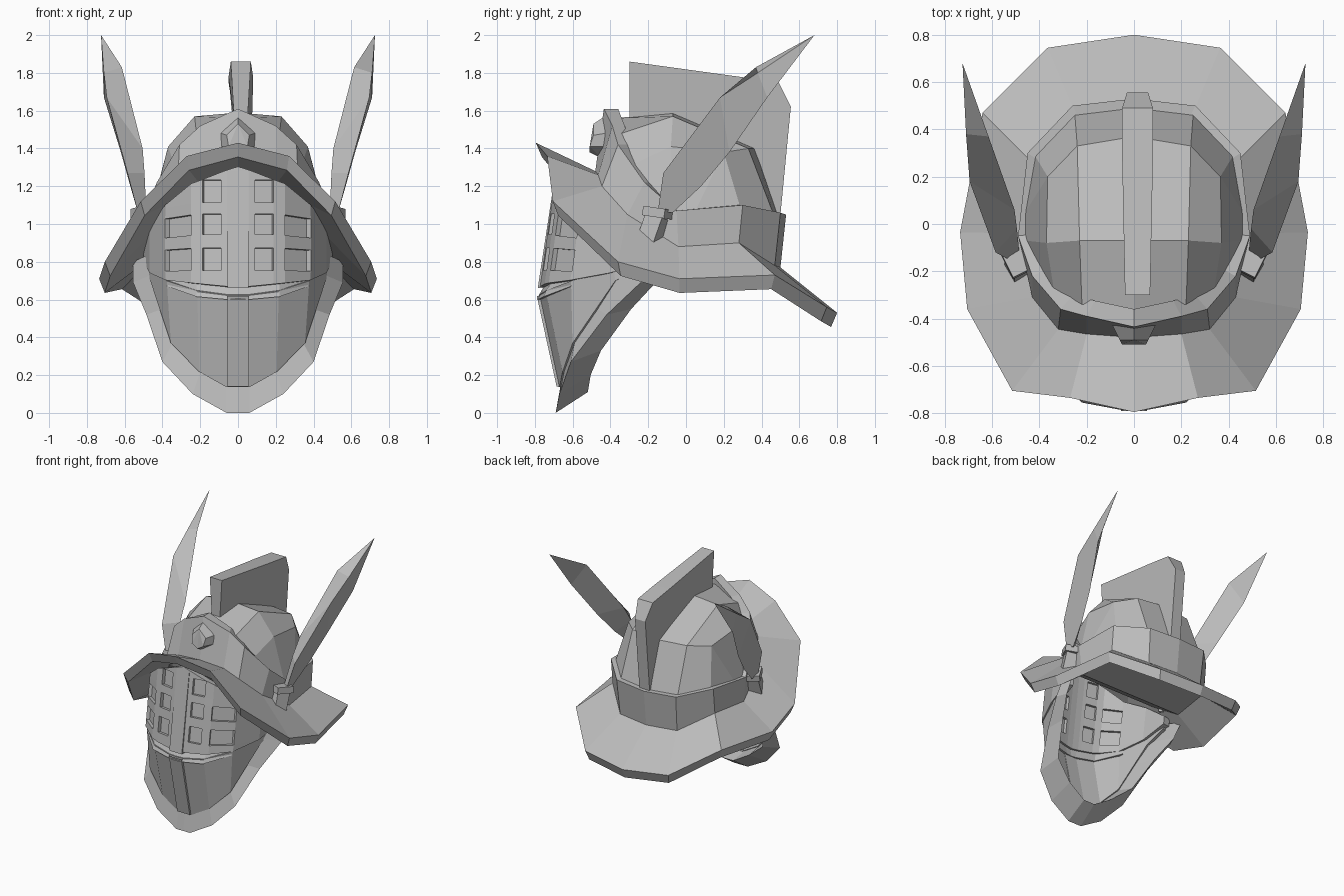
import bpy, bmesh
from mathutils import Vector

cube = bpy.data.objects.get("Cube")
if cube:
    bpy.data.objects.remove(cube, do_unlink=True)

steel = bpy.data.materials.new("grey steel")
steel.use_nodes = True
GREY = (0.5, 0.5, 0.5, 1)
steel.diffuse_color = GREY
steel.node_tree.nodes["Principled BSDF"].inputs["Base Color"].default_value = GREY


def on_plane(vert):
    return abs(vert.co.x) < 0.001


def finish(name, bm):
    """Turn a bmesh into a steel object."""
    bmesh.ops.recalc_face_normals(bm, faces=bm.faces)
    mesh = bpy.data.meshes.new(name)
    bm.to_mesh(mesh)
    bm.free()
    mesh.materials.append(steel)
    obj = bpy.data.objects.new(name, mesh)
    bpy.context.collection.objects.link(obj)
    return obj


def loft(name, rings, closed=False, fill=False, mirror=True, thickness=0, skip=()):
    """Join equal rows of points with quads; close, cap, thicken and mirror on demand."""
    bm = bmesh.new()
    rows = [[bm.verts.new(p) for p in ring] for ring in rings]
    pairs = list(zip(rows, rows[1:]))
    if closed:
        pairs.append((rows[-1], rows[0]))
    for i, (low, high) in enumerate(pairs):
        for j in range(len(low) - 1):
            if (i, j) not in skip:
                bm.faces.new((low[j], low[j + 1], high[j + 1], high[j]))
    bmesh.ops.delete(bm, geom=[v for v in bm.verts if not v.link_faces], context="VERTS")
    bmesh.ops.remove_doubles(bm, verts=bm.verts, dist=0.0005)
    if fill:
        rim = [e for e in bm.edges if e.is_boundary
               and not (mirror and all(on_plane(v) for v in e.verts))]
        bmesh.ops.holes_fill(bm, edges=rim, sides=0)
    obj = finish(name, bm)
    if mirror:
        obj.modifiers.new("Mirror", "MIRROR").use_clip = True
    if thickness:
        mod = obj.modifiers.new("Thickness", "SOLIDIFY")
        mod.thickness = thickness
        mod.offset = 0


def hull(name, points):
    """Convex solid around points, mirrored to the other side."""
    bm = bmesh.new()
    for point in points:
        bm.verts.new(point)
    bmesh.ops.convex_hull(bm, input=bm.verts)
    finish(name, bm).modifiers.new("Mirror", "MIRROR")


def shift(ring, dx=0, dy=0, dz=0, scale=1):
    return [(x * scale + (dx if x else 0), y * scale + dy, z + dz) for x, y, z in ring]


def lerp(table, x):
    """Piecewise linear lookup."""
    for (xa, a), (xb, b) in zip(table, table[1:]):
        if x <= xb:
            return a + (b - a) * (x - xa) / (xb - xa)
    return table[-1][1]


# Wide brim, front peak to back, its underside closed across the middle
brim_in = [(0, -.48, 1.28), (.2, -.465, 1.26), (.32, -.445, 1.2), (.43, -.31, 1.05),
           (.48, -.04, .88), (.45, .28, .9), (.25, .47, .78), (0, .5, .77)]
brim_out = [(0, -.795, 1.43), (.27, -.735, 1.36), (.515, -.705, 1.12), (.705, -.36, .8),
            (.735, -.035, .71), (.64, .47, .73), (.365, .745, .56), (0, .8, .53)]
brim_under = shift(brim_in, dz=-.06, scale=.96)
loft("brim", [brim_in, brim_out, shift(brim_out, dz=-.075, scale=.96), brim_under,
              [(0, y, z) for x, y, z in brim_under]])

# Band that rises into the forehead plate
band_top = [(0, -.435, 1.61), (.2, -.39, 1.52), (.31, -.36, 1.42), (.43, -.22, 1.22),
            (.49, -.05, 1.07), (.45, .3, 1.1), (.26, .5, 1.06), (0, .53, 1.05)]
band_lip = [(x * (.87 + y / 10), y * (.87 + y / 10), z) for x, y, z in band_top]
loft("band", [brim_in, band_top, band_lip, shift(band_lip, dz=-.06)])

# Faceted dome: strips running front to back, centre to side
loft("dome", [
    [(0, -.38, 1.56), (0, -.07, 1.59), (0, .37, 1.4), (0, .49, 1.05)],
    [(.22, -.34, 1.48), (.23, -.07, 1.57), (.24, .33, 1.4), (.25, .46, 1.06)],
    [(.34, -.27, 1.32), (.37, -.08, 1.41), (.365, .2, 1.38), (.42, .29, 1.08)],
    [(.42, -.2, 1.1), (.46, -.07, 1.06), (.46, .05, 1.07), (.42, .29, 1.08)],
])

# Crest fin: y, z, half width
fin = [(-.3, 1.86, .053), (-.3, 1.55, .035), (.2, 1.46, .035), (.45, 1.05, .04),
       (.5, 1.05, .045), (.555, 1.62, .045), (.49, 1.75, .065), (.28, 1.78, .065)]
fin.append(fin[0])
loft("crest", [[(.015 + side * w, y, z) for y, z, w in fin] for side in (-1, 1)],
     fill=True, mirror=False)

# Forehead ornament
hull("forehead_ornament", [(.09, -.43, 1.48), (.09, -.43, 1.41), (0, -.43, 1.57),
                           (0, -.49, 1.53), (.06, -.49, 1.47), (.05, -.51, 1.41),
                           (0, -.51, 1.38), (0, -.45, 1.35)])

# Feathers: front edge, inner ridge and back edge run to one tip
tip = (.725, .68, 2)
loft("feathers", [
    [(.53, -.15, 1.06), (.585, -.12, 1.27), (.695, .18, 1.67), (.71, .38, 1.8), tip],
    [(.485, -.12, 1.06), (.495, -.02, 1.27), (.505, .06, 1.4), (.615, .37, 1.83), tip],
    [(.53, -.07, 1.06), (.57, .08, 1.2), (.62, .23, 1.38), (.71, .43, 1.67), tip],
], closed=True, fill=True)


# Feather sockets: a tapered stem under a wider collar
def slanted_box(name, centre, axis, length, width, depth):
    c, up = Vector(centre), Vector(axis).normalized()
    side = up.cross(Vector((1, -.5, 0))).normalized()
    out = side.cross(up)
    hull(name, [c + up * a * length + side * b * width + out * d * depth
                for a in (-.5, .5) for b in (-.5, .5) for d in (-.5, .5)])


slanted_box("socket_stems", (.485, -.175, .975), (0, .35, 1), .14, .1, .09)
slanted_box("socket_collars", (.495, -.15, 1.06), (0, .15, 1), .05, .13, .1)

# Barred face plate with recessed window panes
plan = [(0, -.74), (.06, -.737), (.22, -.71), (.36, -.595), (.44, -.4), (.47, -.2)]
top_line = [(0, 1.3), (.06, 1.28), (.235, 1.21), (.36, 1.1), (.44, 1), (.47, .86)]
low_line = [(0, .66), (.2, .68), (.36, .7), (.44, .74), (.47, .8)]
columns = (0, .055, .085, .18, .235, .36, .44, .47)
heights = (.66, .75, .87, .94, 1.05, 1.11, 1.23, 1.3)
grille = []
for h in heights:
    row = []
    for x in columns:
        droop = (h - .74) * max(0, x - .2) / 2
        z = max(min(h - droop, lerp(top_line, x)), lerp(low_line, x))
        row.append((x, lerp(plan, x) + .14 * (z - .7), z))
    grille.append(row)
windows = {(1, 2), (3, 2), (5, 2), (1, 4), (3, 4)}
bars = {(i, j) for i in range(len(heights)) for j in range(len(columns))} - windows
loft("face_grille", grille, thickness=.06, skip=windows)
loft("window_panes", grille, thickness=.01, skip=bars)

# Lower face plate and cheeks
chin_top = [(0, -.765, .63), (.06, -.76, .63), (.21, -.73, .65), (.365, -.6, .7),
            (.45, -.38, .77), (.48, -.2, .84)]
chin_low = [(0, -.66, .14), (.06, -.655, .14), (.2, -.64, .22), (.345, -.59, .37),
            (.45, -.37, .7), (.48, -.22, .78)]
loft("chin_plate", [chin_low, chin_top], thickness=.03)

# Ledge between grille and chin plate
ledge = [(0, -.79, .6), (.06, -.785, .6), (.22, -.755, .615), (.375, -.61, .67)]
loft("ledge", [ledge, shift(ledge, dy=.015, dz=.03), shift(ledge, dy=.05, dz=.09),
               shift(ledge, dx=-.02, dy=.06)], closed=True, fill=True)


# Raised centre bars
def bar(name, low, high):
    rows = [[(0, y, z), (.055, y, z), (.055, y + .05, z), (0, y + .05, z)]
            for y, z in (low, high)]
    loft(name, rows, fill=True)


bar("upper_centre_bar", (-.785, .66), (-.69, 1.28))
bar("lower_centre_bar", (-.79, .62), (-.685, .14))

# Jaw flange: inner edge, front edge, rear edge
jaw_in = [(0, -.665, .14), (.06, -.66, .14), (.2, -.645, .22), (.345, -.59, .37),
          (.4, -.47, .55), (.46, -.36, .73), (.47, -.28, .84)]
jaw_front = [(0, -.69, 0), (.06, -.69, 0), (.24, -.67, .1), (.4, -.61, .27),
             (.485, -.42, .52), (.555, -.24, .69), (.555, -.17, .8)]
jaw_rear = [(0, -.52, .11), (.05, -.52, .11), (.2, -.505, .2), (.36, -.45, .33),
            (.45, -.29, .55), (.52, -.16, .69), (.53, -.08, .8)]
loft("jaw_flange", [jaw_in, jaw_front, jaw_rear], closed=True, fill=True)
